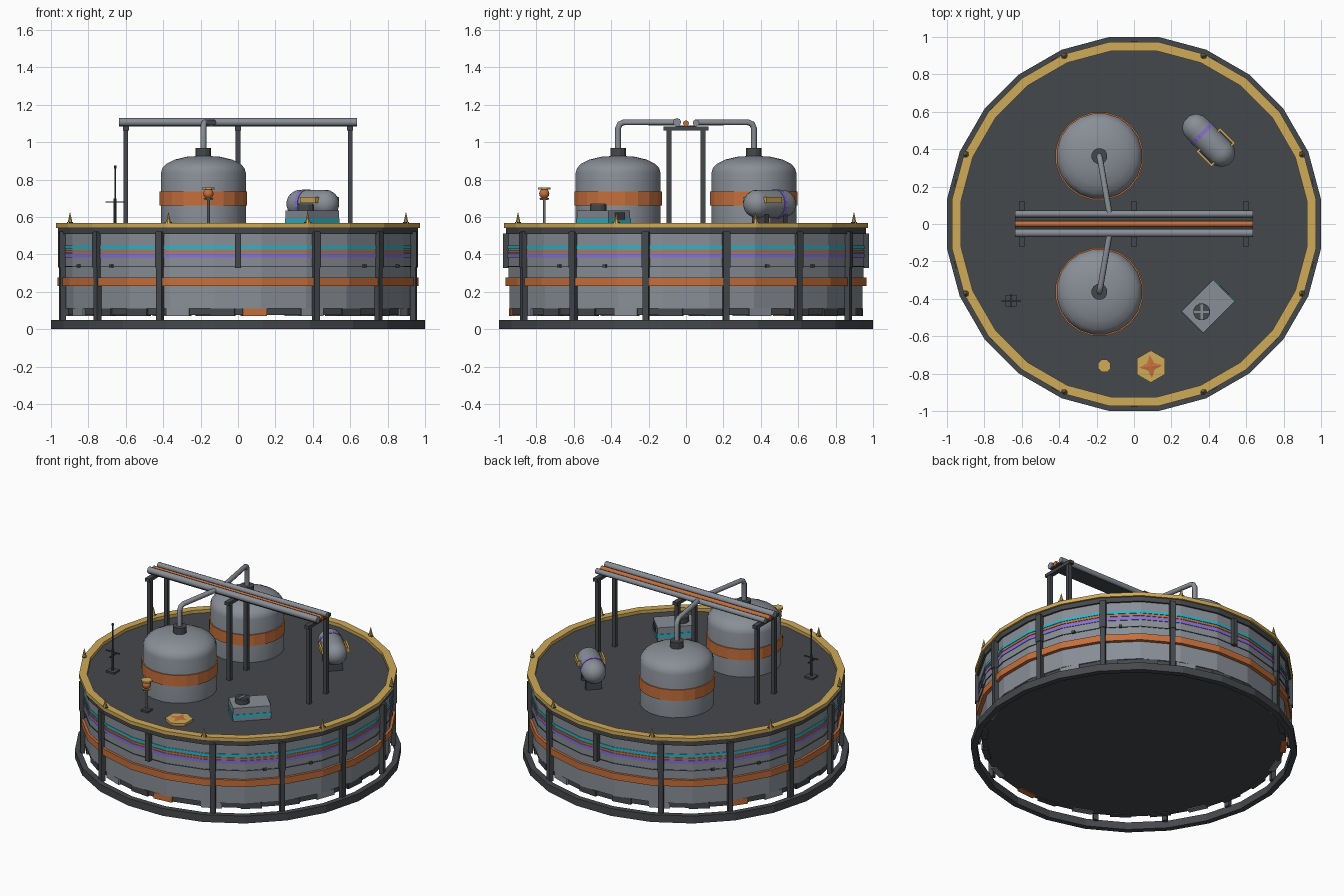
import bpy, bmesh, math
from math import sin, cos, pi, radians
from mathutils import Vector

cube = bpy.data.objects.get("Cube")
if cube:
    bpy.data.objects.remove(cube)


def material(name, rgb):
    m = bpy.data.materials.new(name)
    m.use_nodes = True
    m.diffuse_color = (*rgb, 1)
    m.node_tree.nodes["Principled BSDF"].inputs["Base Color"].default_value = (*rgb, 1)
    return m


GREY = material("grey_metal", (0.25, 0.275, 0.31))
DARK = material("dark_metal", (0.06, 0.065, 0.072))
GOLD = material("gold_paint", (0.62, 0.40, 0.10))
ORANGE = material("orange_paint", (0.56, 0.16, 0.045))
CYAN = material("cyan_paint", (0.02, 0.48, 0.60))
PURPLE = material("purple_paint", (0.25, 0.17, 0.65))

DECK = 0.545
FLAT = 1 / cos(pi / 24)   # flat-to-corner factor of the 24-sided shell


def finish(bm, name, mat, loc=(0, 0, 0), rot=(0, 0, 0)):
    bmesh.ops.remove_doubles(bm, verts=bm.verts, dist=1e-5)
    bmesh.ops.recalc_face_normals(bm, faces=bm.faces)
    me = bpy.data.meshes.new(name)
    bm.to_mesh(me)
    bm.free()
    me.materials.append(mat)
    ob = bpy.data.objects.new(name, me)
    ob.location, ob.rotation_euler = loc, rot
    bpy.context.collection.objects.link(ob)
    return ob


def lathe(name, profile, sides, mat, loc=(0, 0, 0), rot=(0, 0, 0), smooth=False):
    """Revolve (radius, height) points around z."""
    bm = bmesh.new()
    rows = []
    for r, z in profile:
        angles = [2 * pi * (i + 0.5) / sides for i in range(sides)]
        rows.append([bm.verts.new((r * cos(a), r * sin(a), z)) for a in angles])
    for low, high in zip(rows, rows[1:]):
        for i in range(sides):
            j = (i + 1) % sides
            bm.faces.new((low[i], low[j], high[j], high[i]))
    ob = finish(bm, name, mat, loc, rot)
    if smooth:
        bpy.ops.object.select_all(action='DESELECT')
        ob.select_set(True)
        bpy.context.view_layer.objects.active = ob
        bpy.ops.object.shade_smooth_by_angle(angle=radians(35))
    return ob


def ring(name, outer, inner, z0, z1, mat):
    o, i = outer * FLAT, inner * FLAT
    return lathe(name, [(o, z0), (o, z1), (i, z1), (i, z0), (o, z0)], 24, mat)


def cyl(name, r, z0, z1, mat, x, y, sides=12, top=None):
    top = r if top is None else top
    return lathe(name, [(0, z0), (r, z0), (top, z1), (0, z1)], sides, mat, (x, y, 0))


def box(name, size, loc, mat, turn=0):
    bm = bmesh.new()
    bmesh.ops.create_cube(bm, size=1)
    bmesh.ops.scale(bm, vec=size, verts=bm.verts)
    return finish(bm, name, mat, loc, (0, 0, turn))


def around(name, size, radius, z, angle, mat):
    """Box whose local x points outward from the centre."""
    a = radians(angle)
    return box(name, size, (radius * cos(a), radius * sin(a), z), mat, a)


def tube(name, points, r, mat):
    cu = bpy.data.curves.new(name, 'CURVE')
    cu.dimensions = '3D'
    cu.bevel_depth, cu.bevel_resolution, cu.use_fill_caps = r, 2, True
    sp = cu.splines.new('POLY')
    sp.points.add(len(points) - 1)
    for p, co in zip(sp.points, points):
        p.co = (*co, 1)
    cu.materials.append(mat)
    ob = bpy.data.objects.new(name, cu)
    bpy.context.collection.objects.link(ob)


# Shell: base ring, wall, deck and painted bands
ring("base_ring", 1.0, 0.963, 0, 0.05, DARK)
lathe("floor_skirt", [(0, 0.075), (0.935 * FLAT, 0.075), (0.935 * FLAT, 0.115)], 24, DARK)
wall = [(0.92, 0.11), (0.943, 0.11), (0.943, 0.25), (0.95, 0.25), (0.95, 0.53)]
lathe("wall", [(r * FLAT, z) for r, z in wall], 24, GREY)
lathe("deck", [(0, DECK), (0.95 * FLAT, DECK), (0.95 * FLAT, 0.52)], 24, DARK)
ring("top_beam", 0.962, 0.93, 0.51, 0.542, DARK)
ring("gold_rim", 0.974, 0.925, 0.542, 0.567, GOLD)
ring("orange_belt", 0.966, 0.93, 0.232, 0.277, ORANGE)
for name, z0, z1, mat in [("seam", 0.333, 0.338, DARK), ("purple_stripe", 0.383, 0.405, PURPLE),
                          ("orange_stripe", 0.411, 0.422, ORANGE), ("cyan_stripe", 0.43, 0.447, CYAN)]:
    ring(name, 0.954, 0.94, z0, z1, mat)

# Outer posts: the front and back ones are short brackets
for k in range(14):
    angle = -90 + k * 360 / 14
    if k % 7:
        around("post", (0.03, 0.032, 0.48), 0.962, 0.282, angle, DARK)
        around("post_sleeve", (0.036, 0.038, 0.19), 0.964, 0.425, angle, DARK)
    else:
        around("short_post", (0.036, 0.03, 0.185), 0.96, 0.42, angle, DARK)

# Skirt plates, wall bolts and rim spikes
for k in range(24):
    mat = ORANGE if k in (12, 3) else (GREY if k % 3 == 1 else DARK)
    angle = 100 + 15 * k if k != 12 else 275.5
    around("skirt_plate", (0.04, 0.13, 0.04), 0.925, 0.09, angle, mat)
for angle in (-135, -45, -27, 27, 45, 135, 153, 207):
    around("wall_bolt", (0.02, 0.02, 0.016), 0.955, 0.338, angle, DARK)
for k in range(8):
    a = 22.5 + 45 * k
    around("spike_base", (0.018, 0.036, 0.008), 0.972, 0.568, a, DARK)
    cyl("rim_spike", 0.015, 0.565, 0.625, GOLD, 0.972 * cos(radians(a)), 0.972 * sin(radians(a)), 8, 0.001)

# Domed tanks with outlet pipes
TX = -0.185
for s in (-1, 1):
    y = 0.363 * s
    lathe("domed_tank", [(0.23, DECK), (0.23, 0.835), (0.222, 0.862), (0.2, 0.885),
                         (0.155, 0.907), (0.09, 0.922), (0, 0.928)], 20, GREY, (TX, y, 0), smooth=True)
    lathe("tank_belt", [(0.22, 0.662), (0.237, 0.662), (0.237, 0.737), (0.22, 0.737)], 20, ORANGE, (TX, y, 0))
    cyl("tank_neck", 0.043, 0.91, 0.968, DARK, TX, y, 12)
    tube("outlet_pipe", [(TX, y, 0.95), (TX, y, 1.075), (TX + 0.002, y - 0.01 * s, 1.097),
                         (TX + 0.006, y - 0.03 * s, 1.106), (-0.13, 0.05 * s, 1.106)], 0.016, GREY)

# Pipe rack
for x in (-0.6, 0, 0.6):
    for y in (-0.09, 0.09):
        box("rack_leg", (0.026, 0.026, 0.53), (x, y, 0.805), DARK)
    box("rack_crossbar", (0.032, 0.24, 0.022), (x, 0, 1.073), DARK)
for name, y, r, mat in [("grey_pipe", -0.048, 0.022, GREY), ("orange_pipe", 0, 0.016, ORANGE),
                        ("grey_pipe", 0.054, 0.018, GREY)]:
    tube(name, [(-0.637, y, 1.085 + r), (0.637, y, 1.085 + r)], r, mat)
box("rack_tray", (1.27, 0.11, 0.006), (0, 0, 1.086), DARK)


# Horizontal tank on saddles
def tank_at(along, side, z):
    return Vector((0.4 + (along + side) * 0.707, 0.447 + (side - along) * 0.707, z))


R, HALF = 0.076, 0.093
arc = [(R * cos(t * pi / 10), HALF + R * sin(t * pi / 10)) for t in range(6)]
capsule = [(r, -z) for r, z in reversed(arc)] + arc
lie = (0, pi / 2, -pi / 4)
lathe("flat_tank", capsule, 16, GREY, tank_at(0, 0, 0.67), lie, True)
lathe("purple_hoop", [(R - 0.01, -0.011), (R + 0.003, -0.011), (R + 0.003, 0.011), (R - 0.01, 0.011)],
      16, PURPLE, tank_at(-0.05, 0, 0.67), lie)
for along in (-0.07, 0.07):
    box("tank_saddle", (0.03, 0.1, 0.1), tank_at(along, 0, 0.59), DARK, -pi / 4)
for side in (-1, 1):
    box("tank_handle", (0.115, 0.012, 0.032), tank_at(0.052, 0.084 * side, 0.69), GOLD, -pi / 4)
    for end in (0.0, 0.104):
        box("handle_end", (0.012, 0.03, 0.032), tank_at(end, 0.073 * side, 0.69), GOLD, -pi / 4)

# Ventilation unit
box("vent_unit", (0.238, 0.163, 0.095), (0.397, -0.44, 0.588), GREY, pi / 4)
box("vent_cyan_strip", (0.244, 0.169, 0.022), (0.397, -0.44, 0.58), CYAN, pi / 4)
box("vent_grille", (0.012, 0.07, 0.04), (0.482, -0.355, 0.605), DARK, pi / 4)
cyl("fan_housing", 0.046, 0.63, 0.668, DARK, 0.362, -0.47, 12)
for turn in (0, pi / 2):
    box("fan_blade", (0.08, 0.012, 0.006), (0.362, -0.47, 0.67), GREY, turn)

# Lamp post
LX, LY = -0.158, -0.758
box("lamp_base", (0.05, 0.05, 0.012), (LX, LY, DECK + 0.006), DARK)
cyl("lamp_pole", 0.008, DECK, 0.695, GREY, LX, LY, 8)
cyl("lamp_collar", 0.022, 0.69, 0.702, GOLD, LX, LY, 8, 0.03)
lathe("lamp_globe", [(0.028 * sin(t * pi / 8), -0.028 * cos(t * pi / 8)) for t in range(9)],
      12, ORANGE, (LX, LY, 0.725), smooth=True)
cyl("lamp_cap", 0.036, 0.747, 0.758, GOLD, LX, LY, 8)

# Hexagonal hatch with a four-pointed star
cyl("hatch", 0.086, DECK, 0.562, GOLD, 0.09, -0.762, 6)
bm = bmesh.new()
star = []
for i in range(8):
    r, a = (0.062 if i % 2 == 0 else 0.026), i * pi / 4 + 0.1
    star.append(bm.verts.new((r * cos(a), r * sin(a), 0)))
hub = bm.verts.new((0, 0, 0.004))
for i in range(8):
    bm.faces.new((star[i], star[(i + 1) % 8], hub))
finish(bm, "hatch_star", ORANGE, (0.09, -0.762, 0.563))

# Antenna mast
AX, AY = -0.657, -0.41
box("antenna_base", (0.06, 0.06, 0.012), (AX, AY, DECK + 0.006), DARK)
cyl("antenna_mast", 0.008, DECK, 0.70, DARK, AX, AY, 8)
cyl("antenna_tip", 0.004, 0.70, 0.865, DARK, AX, AY, 8)
cyl("antenna_bulb", 0.007, 0.86, 0.874, DARK, AX, AY, 8)
box("antenna_arm", (0.105, 0.007, 0.007), (AX, AY, 0.68), DARK)
box("antenna_cross_arm", (0.007, 0.07, 0.007), (AX, AY, 0.655), DARK)
